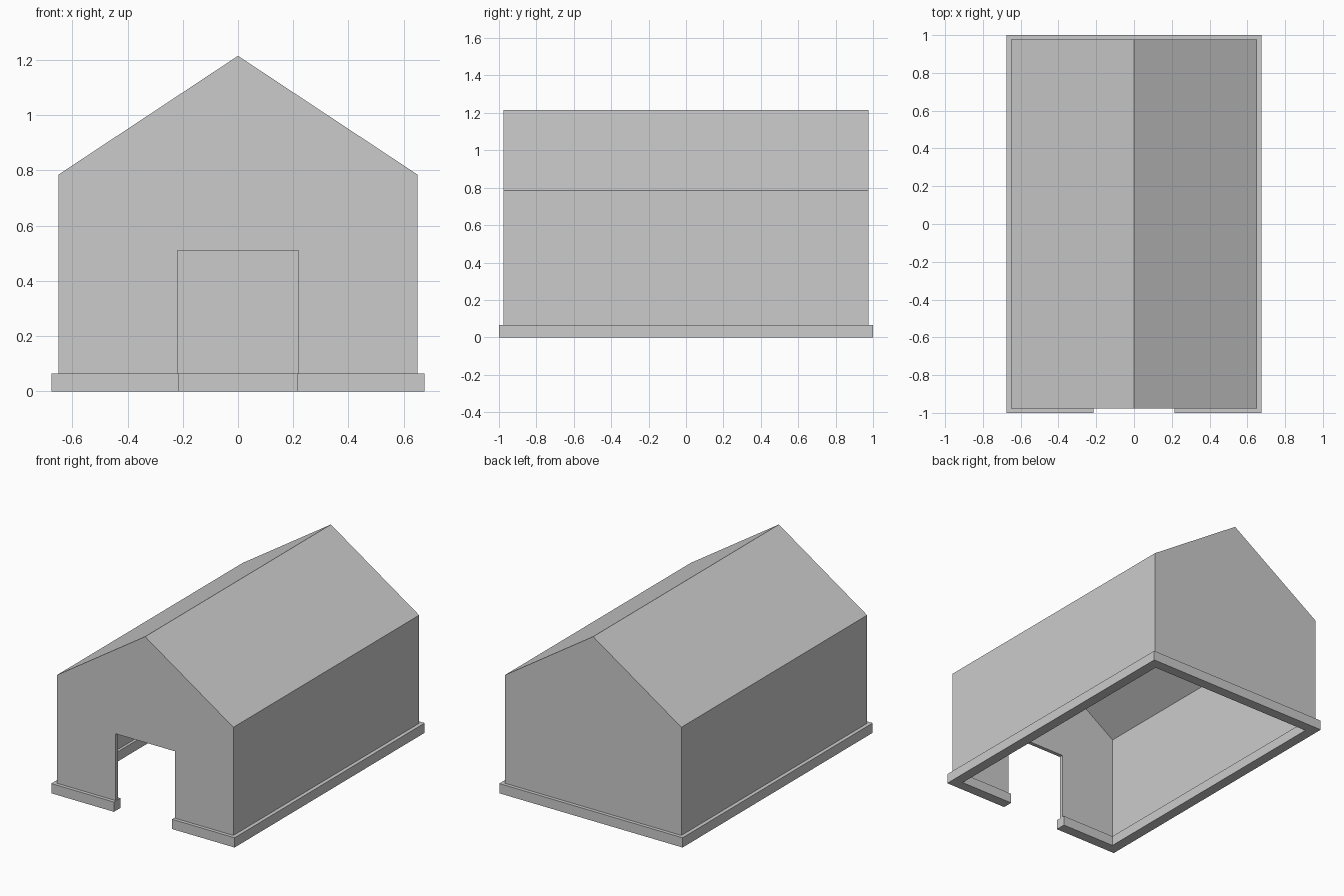
import bpy
import bmesh
import math

cube = bpy.data.objects.get("Cube")
if cube:
    bpy.data.objects.remove(cube, do_unlink=True)

# Overall dimensions
WALL_X, WALL_Y, WALL_T = 0.65, 0.977, 0.025
EAVE, RIDGE = 0.785, 1.215
KERB_X, KERB_Y, KERB_W, KERB_H = 0.675, 1.0, 0.068, 0.065
DOOR_X, DOOR_H, KERB_GAP = 0.219, 0.51, 0.214

grey = bpy.data.materials.new("plain_grey")
grey.use_nodes = True
colour = (0.6, 0.6, 0.6, 1)
grey.diffuse_color = colour
grey.node_tree.nodes["Principled BSDF"].inputs["Base Color"].default_value = colour


def finish(bm, name):
    bmesh.ops.recalc_face_normals(bm, faces=bm.faces)
    mesh = bpy.data.meshes.new(name)
    bm.to_mesh(mesh)
    bm.free()
    mesh.materials.append(grey)
    obj = bpy.data.objects.new(name, mesh)
    bpy.context.collection.objects.link(obj)
    return obj


def skin(bm, w, y, eave, ridge):
    """One bottomless gabled skin with a doorway; returns its front and back points."""
    gable = [(w, KERB_H), (w, eave), (0, ridge), (-w, eave), (-w, KERB_H)]
    door = [(-DOOR_X, KERB_H), (-DOOR_X, DOOR_H), (DOOR_X, DOOR_H), (DOOR_X, KERB_H)]
    front = [bm.verts.new((x, -y, z)) for x, z in gable + door]
    back = [bm.verts.new((x, y, z)) for x, z in gable]
    bm.faces.new(front)
    bm.faces.new(back)
    for i in range(4):
        bm.faces.new((front[i], front[i + 1], back[i + 1], back[i]))
    # Open edge: round the doorway, then along the foot of the other walls
    return front[4:] + [front[0], back[0], back[4]]


# Walls and roof: outer and inner skins joined along the open edge
slope = math.atan2(RIDGE - EAVE, WALL_X)
drop = WALL_T / math.cos(slope)
bm = bmesh.new()
outer = skin(bm, WALL_X, WALL_Y, EAVE, RIDGE)
inner = skin(bm, WALL_X - WALL_T, WALL_Y - WALL_T,
             EAVE - drop + WALL_T * math.tan(slope), RIDGE - drop)
for i in range(len(outer)):
    j = (i + 1) % len(outer)
    bm.faces.new((outer[i], outer[j], inner[j], inner[i]))
finish(bm, "walls_and_roof")

# Foundation kerb: a ring left open at the doorway
def kerb_path(inset):
    x, y = KERB_X - inset, KERB_Y - inset
    return [(-KERB_GAP, -y), (-x, -y), (-x, y), (x, y), (x, -y), (KERB_GAP, -y)]


bm = bmesh.new()
out_pts, in_pts = kerb_path(0), kerb_path(KERB_W)
out_v = [bm.verts.new((x, y, 0)) for x, y in out_pts]
in_v = [bm.verts.new((x, y, 0)) for x, y in in_pts]
base = [bm.faces.new((out_v[i], out_v[i + 1], in_v[i + 1], in_v[i])) for i in range(5)]
raised = bmesh.ops.extrude_face_region(bm, geom=base, use_keep_orig=True)
top = [g for g in raised["geom"] if isinstance(g, bmesh.types.BMVert)]
bmesh.ops.translate(bm, verts=top, vec=(0, 0, KERB_H))
finish(bm, "foundation_kerb")
